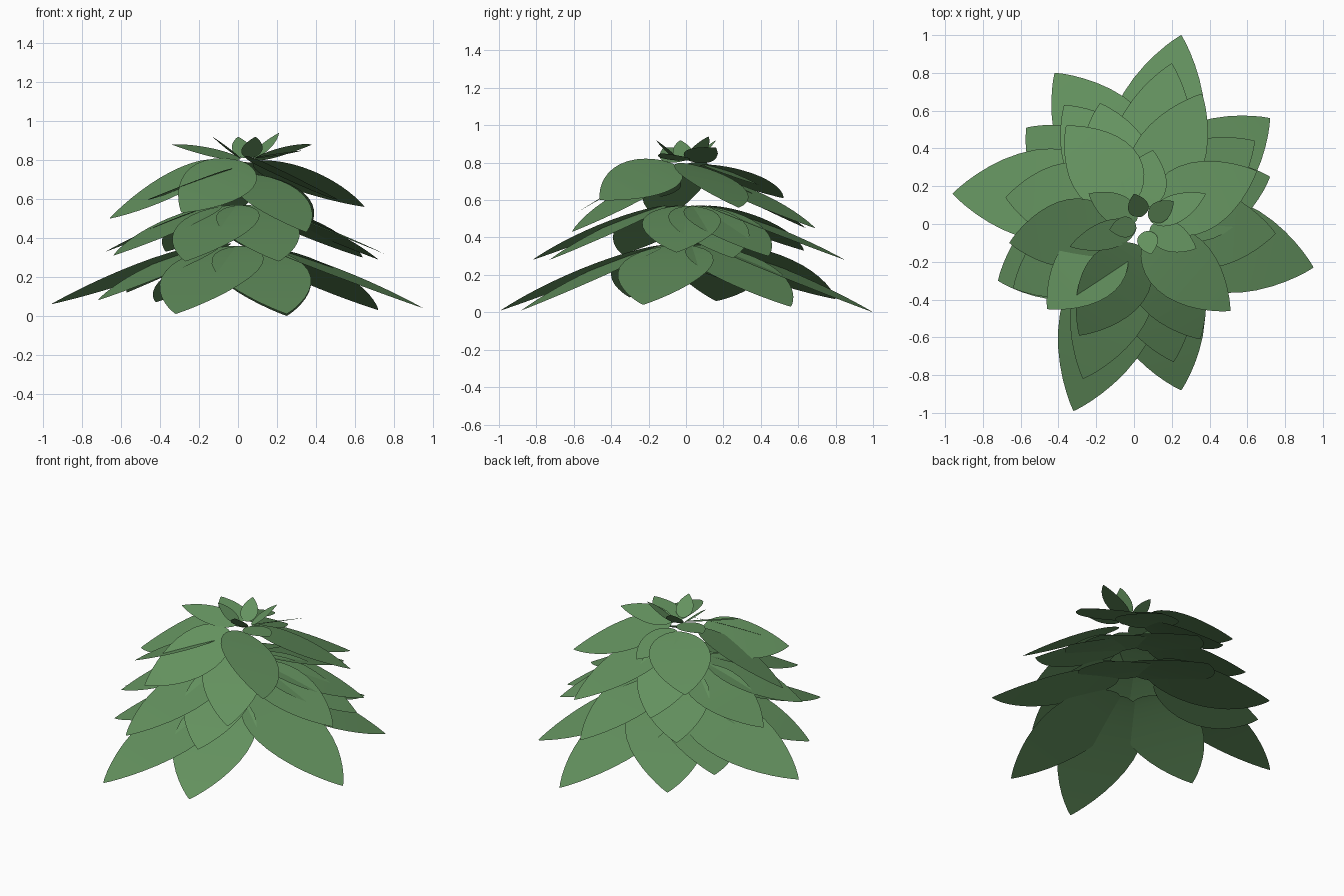
import bpy, math
from mathutils import Vector

if "Cube" in bpy.data.objects:
    bpy.data.objects.remove(bpy.data.objects["Cube"])

green = bpy.data.materials.new("leaf_green")
green.diffuse_color = (0.127, 0.287, 0.114, 1)
green.use_nodes = True
green.node_tree.nodes["Principled BSDF"].inputs["Base Color"].default_value = green.diffuse_color

SEG = 16


def add_leaf(verts, faces, base, tip, half_width, arch, roll):
    """One thin leaf blade: rounded base, pointed tip, rolled about its axis."""
    run = Vector((tip.x - base.x, tip.y - base.y, 0))
    side = Vector((-run.y, run.x, 0)).normalized()
    side.z = -roll
    side.normalize()
    w = min(half_width, 0.36 * (tip - base).length)
    start = len(verts)
    for i in range(SEG + 1):
        t = 0.5 - 0.5 * math.cos(math.pi * i / SEG)
        p = base + run * t
        p.z = base.z + (tip.z - base.z) * t ** arch
        h = w * t ** 0.6 * max(0, 1 - t) ** 0.92 / 0.36
        if i in (0, SEG):
            verts.append(p)
        else:
            verts += [p + side * h, p - side * h]
    # end triangles and the quads between them, facing up
    faces.append((start, start + 2, start + 1))
    for i in range(SEG - 2):
        a = start + 1 + 2 * i
        faces.append((a, a + 1, a + 3, a + 2))
    a = start + 1 + 2 * (SEG - 2)
    faces.append((a, a + 1, a + 2))


def tier(name, centre, radius, half_width, arch, leaves):
    """A whorl of leaves: tip x, y, z, then optional base shift and roll."""
    verts, faces = [], []
    c = Vector(centre)
    for x, y, z, *extra in leaves:
        shift, roll = (extra + [0, 0])[:2]
        d = Vector((x - c.x, y - c.y, 0)).normalized()
        base = c + d * radius + Vector((-d.y, d.x, 0)) * shift
        add_leaf(verts, faces, base, Vector((x, y, z)), half_width, arch, roll)
    mesh = bpy.data.meshes.new(name)
    mesh.from_pydata(verts, [], faces)
    mesh.materials.append(green)
    for p in mesh.polygons:
        p.use_smooth = True
    obj = bpy.data.objects.new(name, mesh)
    bpy.context.collection.objects.link(obj)


# Lowest, largest whorl
tier("bottom_leaves", (0, 0, 0.36), 0.12, 0.25, 1.12, [
    (0.72, 0.56, 0.03), (0.25, 1.0, 0.0), (-0.42, 0.80, 0.07, -0.12, 0.1),
    (-0.57, 0.51, 0.12, 0, 0.2),
    (-0.96, 0.16, 0.06, -0.13, -0.17), (-0.72, -0.30, 0.08),
    (-0.32, -0.99, 0.01, 0.03), (0.25, -0.88, 0.01), (0.95, -0.23, 0.04)])

# Second whorl
tier("lower_leaves", (0, 0, 0.57), 0.11, 0.21, 1.12, [
    (0.64, 0.44, 0.30), (0.20, 0.85, 0.28), (-0.37, 0.63, 0.33, -0.06),
    (-0.68, 0.14, 0.33, -0.08, -0.05), (-0.64, -0.34, 0.31),
    (-0.27, -0.82, 0.28, 0.03), (0.21, -0.73, 0.28), (0.75, -0.05, 0.32),
    (0.72, 0.25, 0.29)])

# Third whorl
tier("middle_leaves", (0, 0, 0.73), 0.10, 0.19, 1.12, [
    (0.36, 0.69, 0.45), (0.35, -0.61, 0.43),
    (-0.18, 0.64, 0.45), (-0.46, -0.45, 0.60, 0, -0.3)])

# Fourth whorl
tier("upper_leaves", (0, 0, 0.79), 0.09, 0.19, 1.12, [
    (0.65, 0.28, 0.56, 0, 0.2), (0.10, 0.39, 0.68), (-0.36, 0.52, 0.61, -0.06),
    (-0.66, -0.10, 0.50, 0, 0.3), (-0.29, -0.59, 0.53, 0.08, 0.35),
    (0.51, -0.46, 0.60, 0, 0.4)])

# Small leaves of the crown
tier("crown_leaves", (0.05, 0, 0.81), 0.04, 0.08, 1.0, [
    (0.38, 0.16, 0.88, 0, 0.4), (0.33, -0.13, 0.85),
    (-0.34, -0.12, 0.88, 0, 0.35), (-0.24, 0.16, 0.86)])

# Upright sprout in the middle
tier("sprout_leaves", (0.05, 0, 0.81), 0.04, 0.055, 1.0, [
    (0.0, 0.16, 0.92), (0.21, 0.12, 0.94),
    (0.09, -0.16, 0.92), (-0.13, -0.03, 0.92)])
